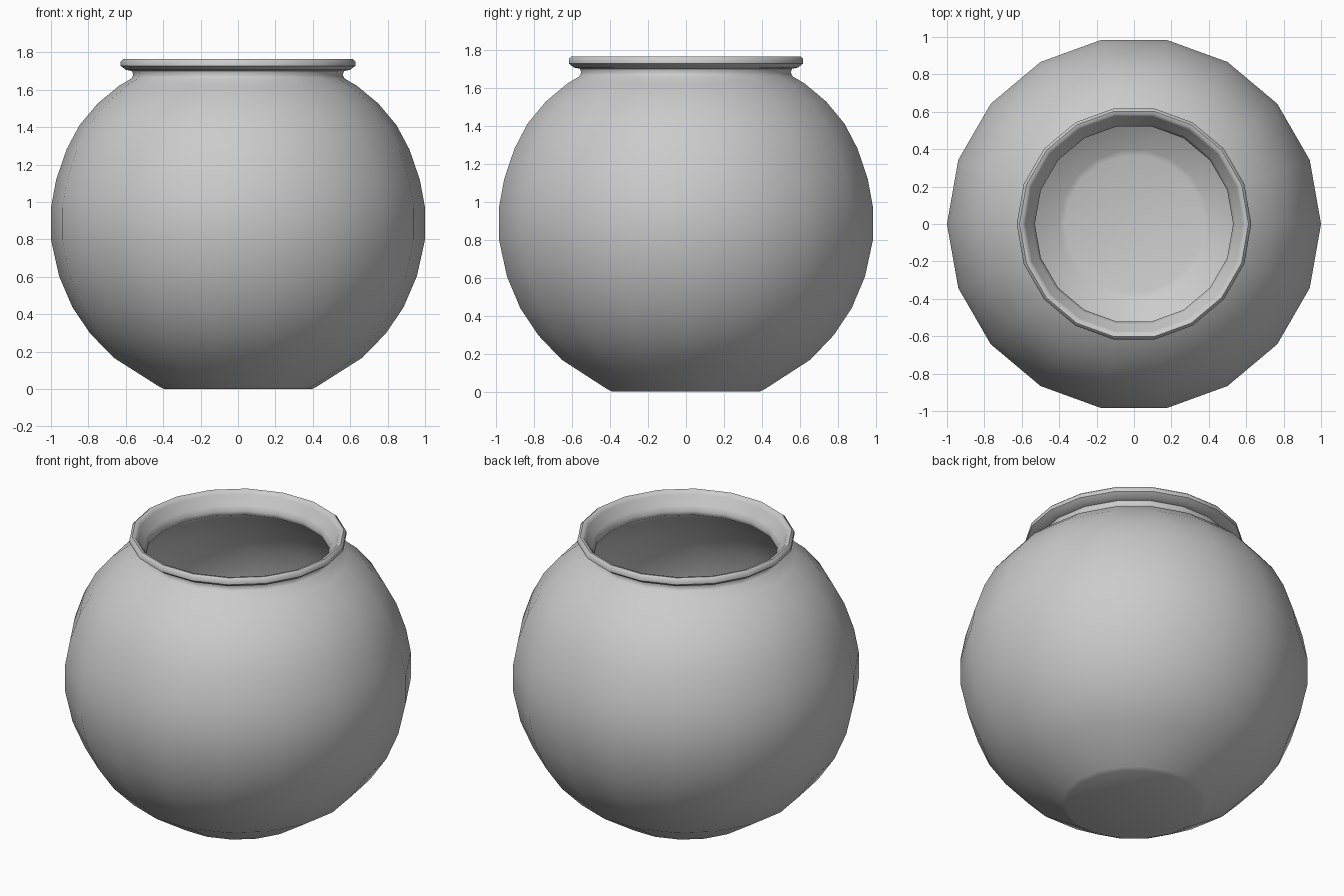
import bpy, bmesh, math

if "Cube" in bpy.data.objects:
    bpy.data.objects.remove(bpy.data.objects["Cube"])

SIDES = 18

# Outer wall from base centre to the neck (radius, height)
outer = [(0, 0), (0.395, 0), (0.42, 0.012), (0.665, 0.168), (0.79, 0.297),
         (0.885, 0.437), (0.957, 0.605), (1.0, 0.80), (1.0, 0.97),
         (0.972, 1.12), (0.917, 1.28), (0.848, 1.41), (0.75, 1.527),
         (0.635, 1.622), (0.57, 1.66)]
# Neck groove, rolled lip and the funnel down to the mouth
rim = [(0.56, 1.68), (0.567, 1.70), (0.60, 1.707), (0.627, 1.728),
       (0.627, 1.752), (0.612, 1.765), (0.595, 1.762), (0.582, 1.745),
       (0.57, 1.72), (0.545, 1.69), (0.53, 1.66), (0.533, 1.635)]
# Inner wall down to the flat floor
inner = [(0.605, 1.58), (0.715, 1.49), (0.808, 1.38), (0.871, 1.26),
         (0.922, 1.11), (0.948, 0.97), (0.948, 0.81), (0.908, 0.62),
         (0.84, 0.46), (0.75, 0.33), (0.635, 0.21), (0.40, 0.06),
         (0.37, 0.05), (0, 0.05)]


def lathe(name, profile, sides):
    """Spin a profile around z into a closed solid."""
    bm = bmesh.new()
    verts = [bm.verts.new((r, 0, z)) for r, z in profile]
    edges = [bm.edges.new(pair) for pair in zip(verts, verts[1:])]
    bmesh.ops.spin(bm, geom=verts + edges, cent=(0, 0, 0), axis=(0, 0, 1),
                   angle=math.tau, steps=sides, use_duplicate=False)
    bmesh.ops.remove_doubles(bm, verts=bm.verts, dist=0.0005)
    bmesh.ops.recalc_face_normals(bm, faces=bm.faces)
    mesh = bpy.data.meshes.new(name)
    bm.to_mesh(mesh)
    bm.free()
    obj = bpy.data.objects.new(name, mesh)
    bpy.context.collection.objects.link(obj)
    return obj


# Round bowl with a rolled rim
bowl = lathe("round_bowl", outer + rim + inner, SIDES)
bpy.context.view_layer.objects.active = bowl
bowl.select_set(True)
bpy.ops.object.shade_smooth_by_angle(angle=math.radians(50))
